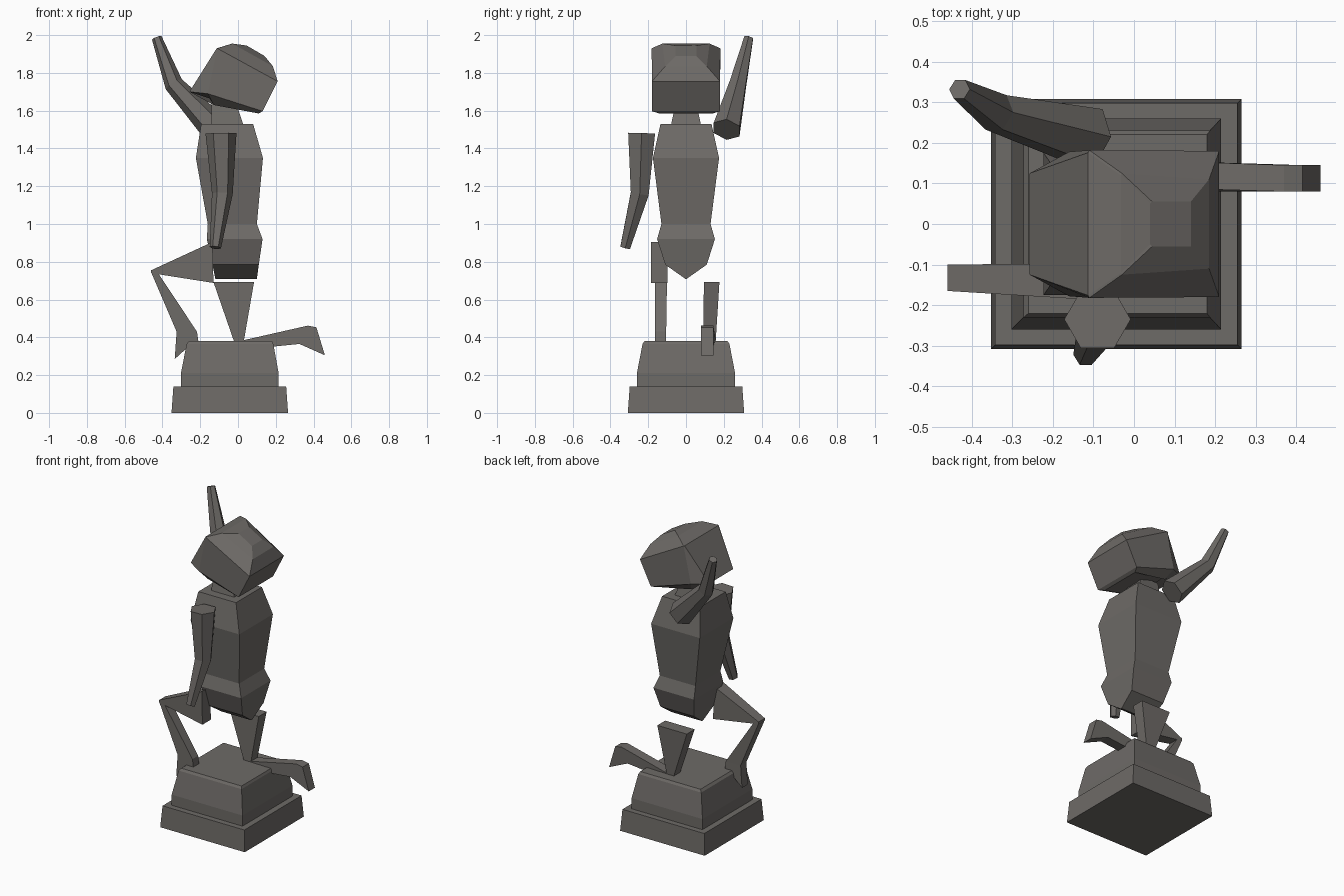
import bpy, bmesh, math
from mathutils import Vector

if "Cube" in bpy.data.objects:
    bpy.data.objects.remove(bpy.data.objects["Cube"])

stone = bpy.data.materials.new("dark stone")
stone.diffuse_color = (0.155, 0.145, 0.135, 1)
stone.use_nodes = True
stone.node_tree.nodes["Principled BSDF"].inputs["Base Color"].default_value = stone.diffuse_color


def make_object(name, rings):
    """Skin a list of equal-length vertex rings and cap both ends."""
    bm = bmesh.new()
    loops = [[bm.verts.new(p) for p in ring] for ring in rings]
    n = len(loops[0])
    for a, b in zip(loops, loops[1:]):
        for i in range(n):
            j = (i + 1) % n
            bm.faces.new((a[i], a[j], b[j], b[i]))
    bm.faces.new(loops[0])
    bm.faces.new(loops[-1])
    bmesh.ops.recalc_face_normals(bm, faces=bm.faces)
    mesh = bpy.data.meshes.new(name)
    bm.to_mesh(mesh)
    bm.free()
    mesh.materials.append(stone)
    obj = bpy.data.objects.new(name, mesh)
    bpy.context.collection.objects.link(obj)
    return obj


def block(name, levels):
    """Stack of rectangles: (z, x min, x max, half width in y)."""
    make_object(name, [[(a, -w, z), (b, -w, z), (b, w, z), (a, w, z)]
                       for z, a, b, w in levels])


def limb(name, joints, turn=0.0):
    """Tapered six-sided limb through (position, radius) joints."""
    pts = [Vector(p) for p, r in joints]
    rings = []
    for i, (p, r) in enumerate(joints):
        t = Vector((0, 0, 0))
        if i > 0:
            t += (pts[i] - pts[i - 1]).normalized()
        if i < len(pts) - 1:
            t += (pts[i + 1] - pts[i]).normalized()
        t.normalize()
        u = Vector((0, 1, 0)) - t * t.y
        u.normalize()
        v = t.cross(u)
        rings.append([pts[i] + r * (u * math.cos(k * math.pi / 3 + turn)
                                    + v * math.sin(k * math.pi / 3 + turn))
                      for k in range(6)])
    make_object(name, rings)


def slab(name, profile):
    """Side profile (x, z, y min, y max) given thickness along y."""
    make_object(name, [[(x, a, z) for x, z, a, b in profile],
                       [(x, b, z) for x, z, a, b in profile]])


# Stepped pedestal
block("plinth", [(0, -0.352, 0.265, 0.308), (0.14, -0.342, 0.255, 0.298)])
block("pedestal", [(0.138, -0.302, 0.215, 0.26), (0.21, -0.302, 0.215, 0.26),
                   (0.365, -0.272, 0.187, 0.23), (0.38, -0.26, 0.18, 0.22)])

# Body: pelvis ridge, hips, waist, chest, shoulders
block("torso", [(0.71, -0.12, 0.10, 0.004), (0.785, -0.135, 0.11, 0.11),
                (0.92, -0.165, 0.13, 0.153), (1.0, -0.16, 0.10, 0.13),
                (1.35, -0.223, 0.132, 0.175), (1.53, -0.195, 0.08, 0.135)])
block("neck", [(1.52, -0.14, 0.03, 0.08), (1.64, -0.14, -0.01, 0.055)])


# Tilted head with domed front
def head_ring(back, mid, front):
    """Six-point ring from (x, z, half width) stations, mirrored across y."""
    stations = (back, mid, front)
    return ([(x, -w, z) for x, z, w in stations]
            + [(x, w, z) for x, z, w in reversed(stations)])


make_object("head", [
    head_ring((-0.15, 1.665, 0.09), (-0.13, 1.63, 0.13), (0.11, 1.585, 0.14)),
    head_ring((-0.257, 1.70, 0.125), (-0.16, 1.69, 0.178), (0.13, 1.597, 0.18)),
    head_ring((-0.113, 1.93, 0.176), (-0.11, 1.93, 0.182), (0.21, 1.755, 0.18)),
    head_ring((-0.032, 1.955, 0.12), (-0.03, 1.955, 0.125), (0.185, 1.835, 0.11)),
    head_ring((0.04, 1.945, 0.05), (0.045, 1.945, 0.055), (0.14, 1.89, 0.055)),
])

# Arms
limb("raised_arm", [((-0.115, 0.215, 1.50), 0.08), ((-0.34, 0.275, 1.74), 0.05),
                    ((-0.43, 0.332, 1.985), 0.027)], math.pi / 6)
limb("lowered_arm", [((-0.09, -0.235, 1.48), 0.082), ((-0.083, -0.245, 1.16), 0.055),
                     ((-0.12, -0.322, 0.875), 0.03)], math.pi / 6)

# Bent leg
k, h, f = (-0.165, -0.10), (-0.185, -0.097), (-0.165, -0.105)
slab("bent_thigh", [(-0.46, 0.755, *k), (-0.46, 0.74, *k),
                    (-0.13, 0.688, *h), (-0.135, 0.905, *h)])
slab("bent_shin", [(-0.46, 0.745, *k), (-0.42, 0.735, *k),
                   (-0.217, 0.43, *f), (-0.325, 0.43, *f)])
slab("bent_foot", [(-0.325, 0.43, *f), (-0.217, 0.43, *f), (-0.21, 0.38, *f),
                   (-0.28, 0.335, *f), (-0.335, 0.285, *f)])

# Standing leg with long trailing foot
t, a, e = (0.095, 0.177), (0.09, 0.157), (0.08, 0.145)
slab("standing_leg", [(-0.13, 0.693, *t), (0.085, 0.693, *t),
                      (0.03, 0.375, *a), (-0.02, 0.375, *a)])
slab("standing_foot", [(0.0, 0.37, *a), (0.03, 0.385, *a), (0.37, 0.462, *e),
                       (0.415, 0.453, *e), (0.46, 0.305, *e),
                       (0.325, 0.365, *e), (0.195, 0.352, *e)])
